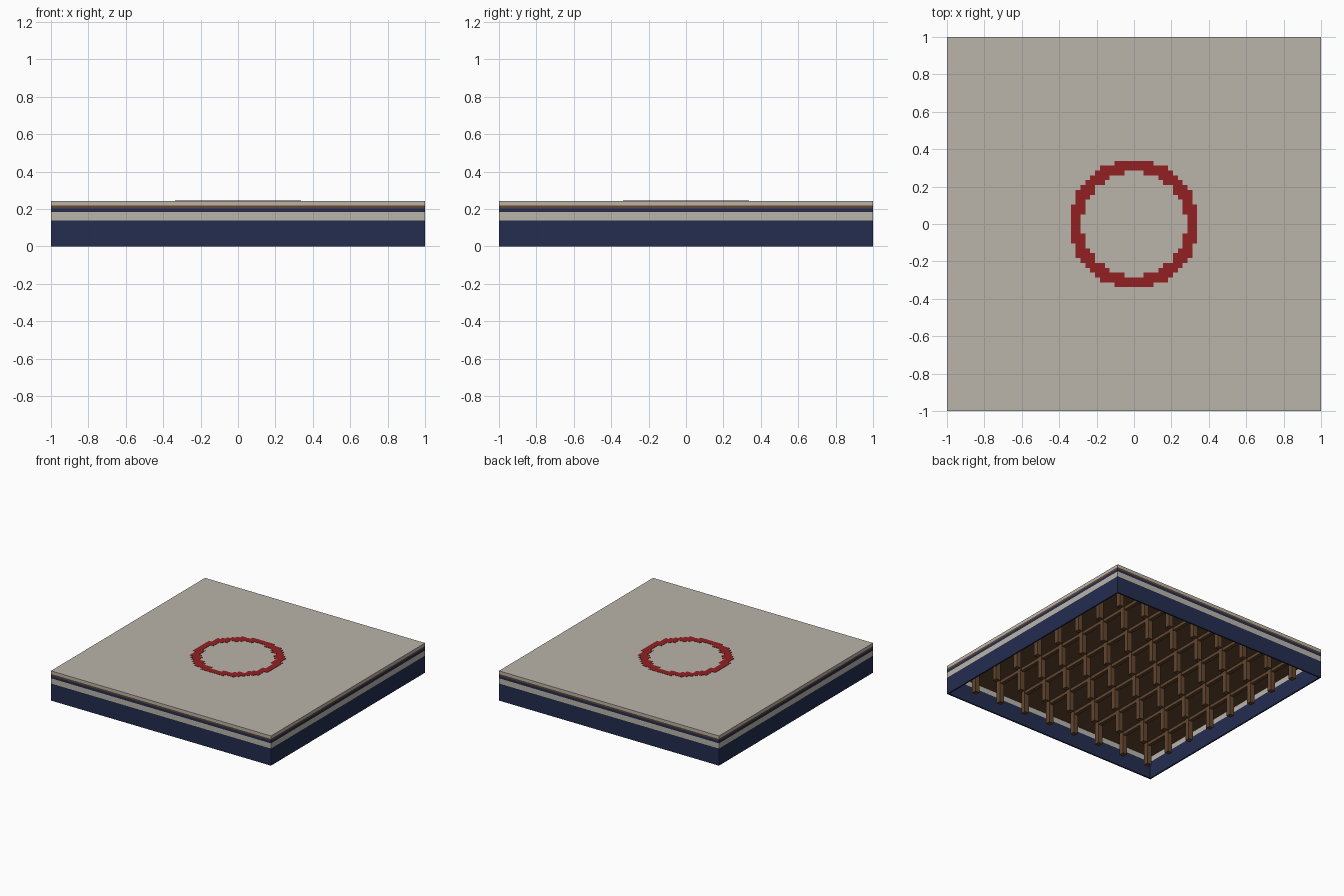
import bpy, bmesh, math

cube = bpy.data.objects.get("Cube")
if cube:
    bpy.data.objects.remove(cube, do_unlink=True)


def material(name, srgb):
    lin = [((c / 255 + 0.055) / 1.055) ** 2.4 for c in srgb] + [1]
    m = bpy.data.materials.new(name)
    m.use_nodes = True
    m.diffuse_color = lin
    bsdf = m.node_tree.nodes["Principled BSDF"]
    bsdf.inputs["Base Color"].default_value = lin
    bsdf.inputs["Roughness"].default_value = 0.8
    return m


canvas = material("canvas_beige", (186, 180, 170))
navy = material("navy_fabric", (35, 45, 80))
wood = material("brown_wood", (98, 70, 46))
red = material("red_paint", (146, 32, 34))


def finish(name, bm, mat):
    bmesh.ops.recalc_face_normals(bm, faces=bm.faces)
    me = bpy.data.meshes.new(name)
    bm.to_mesh(me)
    bm.free()
    me.materials.append(mat)
    ob = bpy.data.objects.new(name, me)
    bpy.context.collection.objects.link(ob)
    return ob


def add_box(bm, x, y, z0, z1, sx, sy):
    verts = bmesh.ops.create_cube(bm, size=1)["verts"]
    bmesh.ops.scale(bm, vec=(sx, sy, z1 - z0), verts=verts)
    bmesh.ops.translate(bm, vec=(x, y, (z0 + z1) / 2), verts=verts)


def slab(name, z0, z1, mat, size=2.0):
    bm = bmesh.new()
    add_box(bm, 0, 0, z0, z1, size, size)
    return finish(name, bm, mat)


def frame(name, z0, z1, mat, wall=0.012):
    """Square open tube: outer and inner loops joined all round."""
    bm = bmesh.new()
    loops = []
    for h, z in ((1, z0), (1, z1), (1 - wall, z1), (1 - wall, z0)):
        loops.append([bm.verts.new((sx * h, sy * h, z))
                      for sx, sy in ((-1, -1), (1, -1), (1, 1), (-1, 1))])
    for a in range(4):
        lo, hi = loops[a], loops[(a + 1) % 4]
        for i in range(4):
            j = (i + 1) % 4
            bm.faces.new((lo[i], lo[j], hi[j], hi[i]))
    return finish(name, bm, mat)


# Fabric skirt and bands around the edge
frame("skirt", 0, 0.14, navy)
frame("skirt_band", 0.14, 0.183, canvas)
frame("upper_band", 0.183, 0.204, navy)

# Deck boards and padded top
slab("deck", 0.183, 0.204, wood, 1.976)
slab("deck_edge", 0.204, 0.219, wood)
slab("top_mat", 0.219, 0.244, canvas)

# Grid of posts under the deck, with joists running front to back
spots = [(i - 3.5) * 0.2415 for i in range(8)]
bm = bmesh.new()
for x in spots:
    for y in spots:
        add_box(bm, x, y, 0, 0.183, 0.04, 0.04)
finish("posts", bm, wood)

bm = bmesh.new()
for x in spots:
    add_box(bm, x, 0, 0.158, 0.183, 0.03, 1.73)
finish("joists", bm, wood)

# Stepped ring painted on the mat: grid cells along a circle
step, radius = 0.026, 0.311
cells = set()
for k in range(360):
    a = math.radians(k + 0.5)
    cx = round(radius * math.cos(a) / step)
    cy = round(radius * math.sin(a) / step)
    cells |= {(cx + i, cy + j) for i in (-1, 0) for j in (-1, 0)}
bm = bmesh.new()
corners = {}
for cx, cy in sorted(cells):
    quad = []
    for p in ((cx, cy), (cx + 1, cy), (cx + 1, cy + 1), (cx, cy + 1)):
        if p not in corners:
            corners[p] = bm.verts.new((p[0] * step, p[1] * step, 0.2435))
        quad.append(corners[p])
    bm.faces.new(quad)
top = bmesh.ops.extrude_face_region(bm, geom=bm.faces[:])["geom"]
bmesh.ops.translate(bm, vec=(0, 0, 0.0025),
                    verts=[v for v in top if isinstance(v, bmesh.types.BMVert)])
finish("painted_ring", bm, red)
